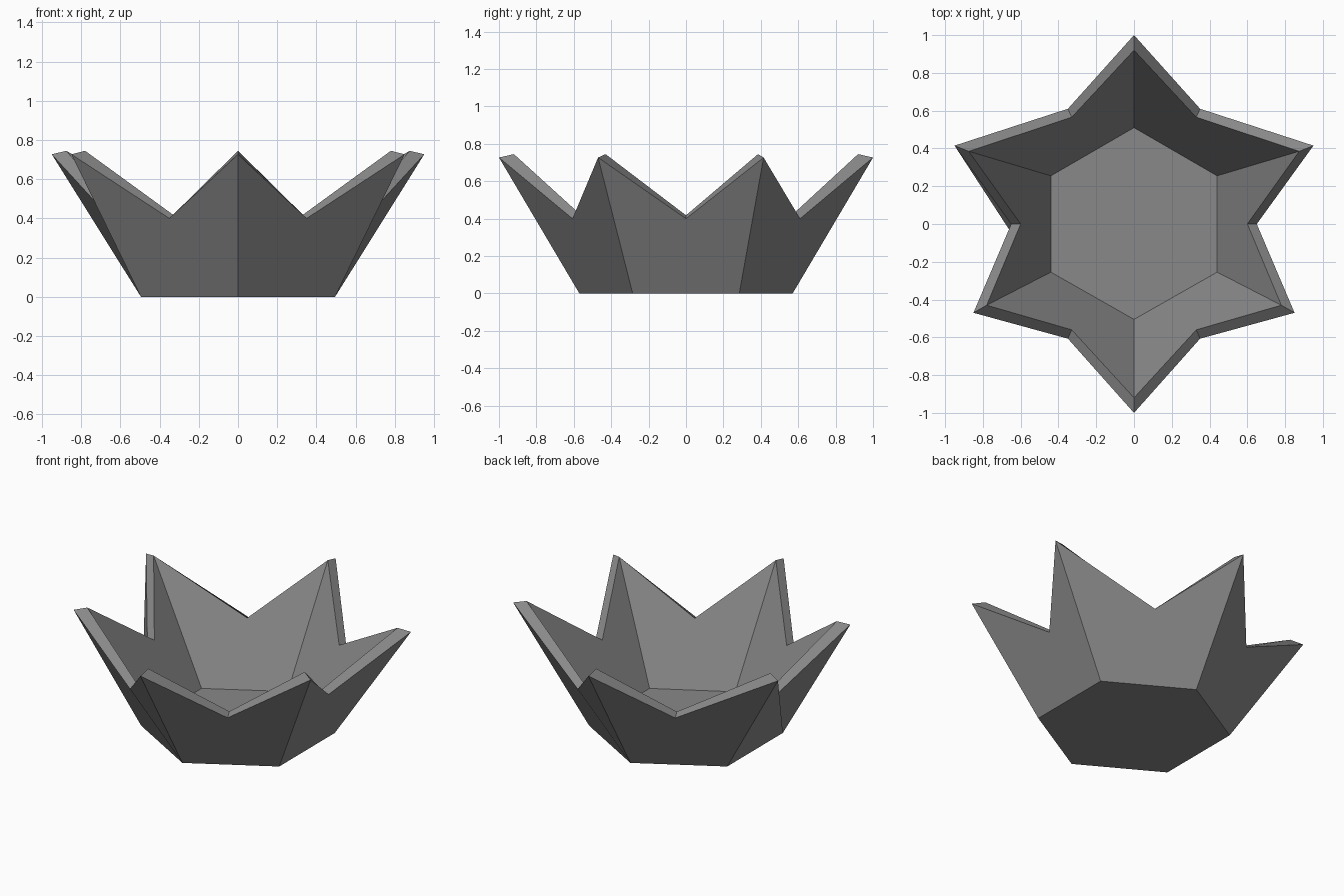
import bpy, bmesh

cube = bpy.data.objects.get("Cube")
if cube:
    bpy.data.objects.remove(cube, do_unlink=True)

# Dull grey metal
grey = bpy.data.materials.new("grey")
grey.use_nodes = True
color = (0.25, 0.25, 0.25, 1)
grey.diffuse_color = color
grey.node_tree.nodes["Principled BSDF"].inputs["Base Color"].default_value = color


def ring(half, z):
    """Mirror the right-hand points (front to back) into a full loop."""
    left = [(-x, y) for x, y in reversed(half) if x > 0]
    return [bm.verts.new((x, y, z)) for x, y in half + left]


def wall(base, tips, valleys, flip):
    """One notched face per side of the hexagonal base."""
    for i in range(6):
        j = (i + 1) % 6
        loop = [base[i], base[j], tips[j], valleys[i], tips[i]]
        bm.faces.new(loop[::-1] if flip else loop)


bm = bmesh.new()

# Outer shell
base_out = ring([(0, -.57), (.495, -.285), (.495, .285), (0, .57)], 0)
tips_out = ring([(0, -1), (.85, -.47), (.95, .415), (0, 1)], .727)
valleys_out = ring([(.35, -.607), (.65, 0), (.35, .61)], .40)

# Inner shell
base_in = ring([(0, -.505), (.44, -.255), (.44, .255), (0, .51)], .05)
tips_in = ring([(0, -.92), (.78, -.43), (.875, .385), (0, .92)], .745)
valleys_in = ring([(.33, -.56), (.60, 0), (.33, .565)], .418)

wall(base_out, tips_out, valleys_out, False)
wall(base_in, tips_in, valleys_in, True)
bm.faces.new(base_out[::-1])
bm.faces.new(base_in)

# Rim joining both shells along the zigzag
rim_out = [v for pair in zip(tips_out, valleys_out) for v in pair]
rim_in = [v for pair in zip(tips_in, valleys_in) for v in pair]
for i in range(12):
    j = (i + 1) % 12
    bm.faces.new([rim_out[i], rim_out[j], rim_in[j], rim_in[i]])

bmesh.ops.recalc_face_normals(bm, faces=bm.faces)
mesh = bpy.data.meshes.new("pointed_crown")
bm.to_mesh(mesh)
bm.free()
mesh.materials.append(grey)
crown = bpy.data.objects.new("pointed_crown", mesh)
bpy.context.collection.objects.link(crown)
